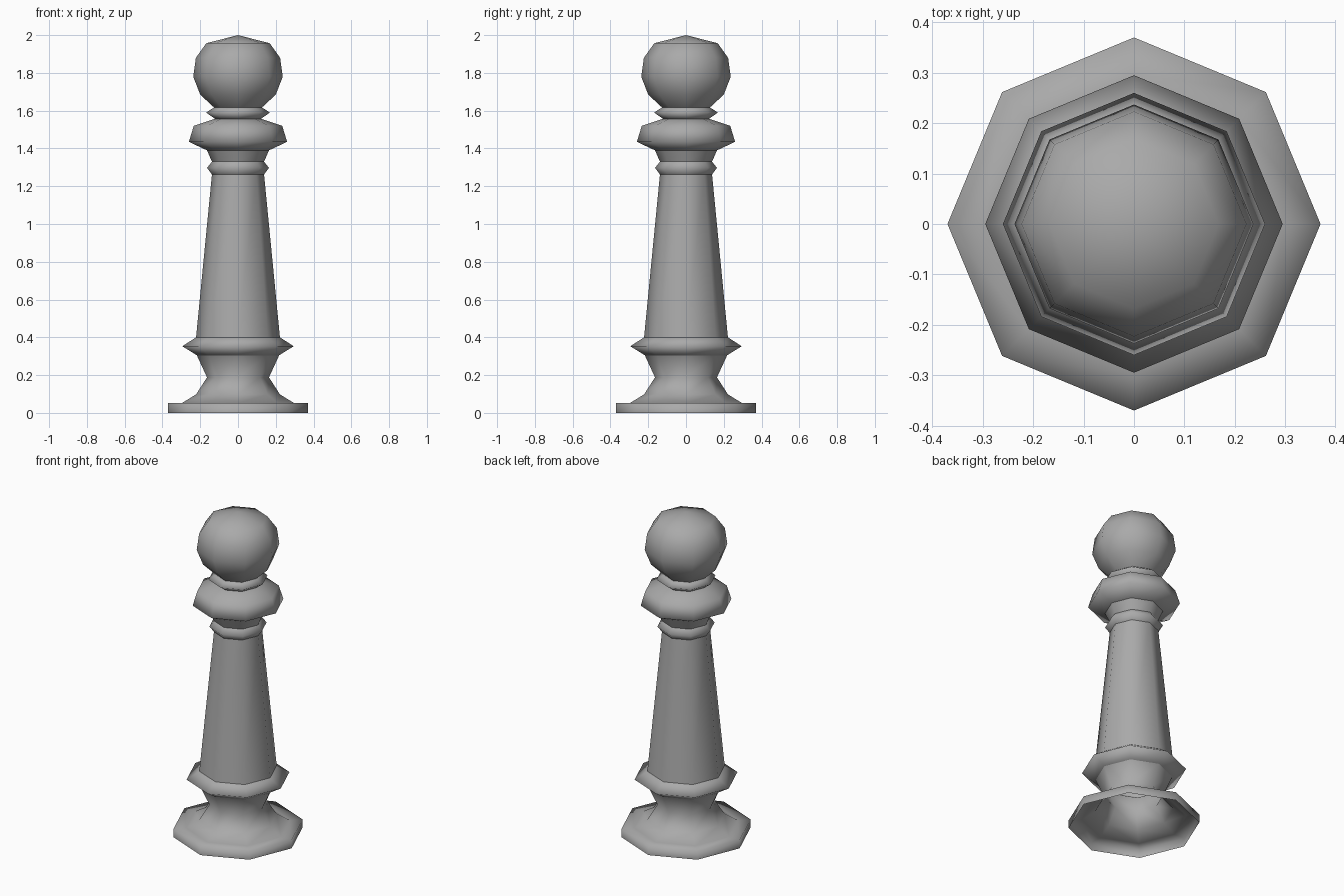
import bpy, bmesh, math

cube = bpy.data.objects.get("Cube")
if cube:
    bpy.data.objects.remove(cube, do_unlink=True)

SIDES = 8

# One grey stone colour
stone = bpy.data.materials.new("stone grey")
stone.use_nodes = True
GREY = (0.4, 0.4, 0.4, 1)
stone.diffuse_color = GREY
stone.node_tree.nodes["Principled BSDF"].inputs["Base Color"].default_value = GREY


def turned(name, profile, crease):
    """Lathe a (radius, height) profile; edges bent more than crease degrees stay sharp."""
    bm = bmesh.new()
    rings = []
    for r, z in profile:
        if r == 0:
            rings.append([bm.verts.new((0, 0, z))] * SIDES)
        else:
            angles = [math.tau * i / SIDES for i in range(SIDES)]
            rings.append([bm.verts.new((r * math.cos(a), r * math.sin(a), z)) for a in angles])
    for low, high in zip(rings, rings[1:]):
        for i in range(SIDES):
            j = (i + 1) % SIDES
            corners = [low[i], low[j], high[j], high[i]]
            bm.faces.new(list(dict.fromkeys(corners))).smooth = True
    for edge in bm.edges:
        edge.smooth = edge.calc_face_angle(0) < math.radians(crease)
    mesh = bpy.data.meshes.new(name)
    bm.to_mesh(mesh)
    bm.free()
    mesh.materials.append(stone)
    obj = bpy.data.objects.new(name, mesh)
    bpy.context.collection.objects.link(obj)
    return obj


# Foot: plate flaring into a waist, open underneath
turned("foot", [(0.37, 0), (0.37, 0.052), (0.297, 0.052), (0.222, 0.098),
                (0.164, 0.188), (0.218, 0.305)], 80)
turned("lower_ring", [(0.218, 0.305), (0.295, 0.353), (0.222, 0.4)], 50)

# Tapered shaft with its bead and neck
turned("shaft", [(0.222, 0.4), (0.138, 1.262)], 50)
turned("shaft_bead", [(0.138, 1.262), (0.164, 1.297), (0.138, 1.33)], 100)
turned("neck", [(0.138, 1.33), (0.164, 1.39)], 50)

# Collar and the bead above it
turned("collar", [(0.164, 1.39), (0.26, 1.435), (0.234, 1.52), (0.122, 1.557)], 50)
turned("upper_bead", [(0.122, 1.557), (0.169, 1.59), (0.127, 1.617)], 130)

# Ball finial
turned("ball", [(0.127, 1.617), (0.2, 1.685), (0.237, 1.78), (0.223, 1.88),
                (0.168, 1.957), (0, 2)], 80)
